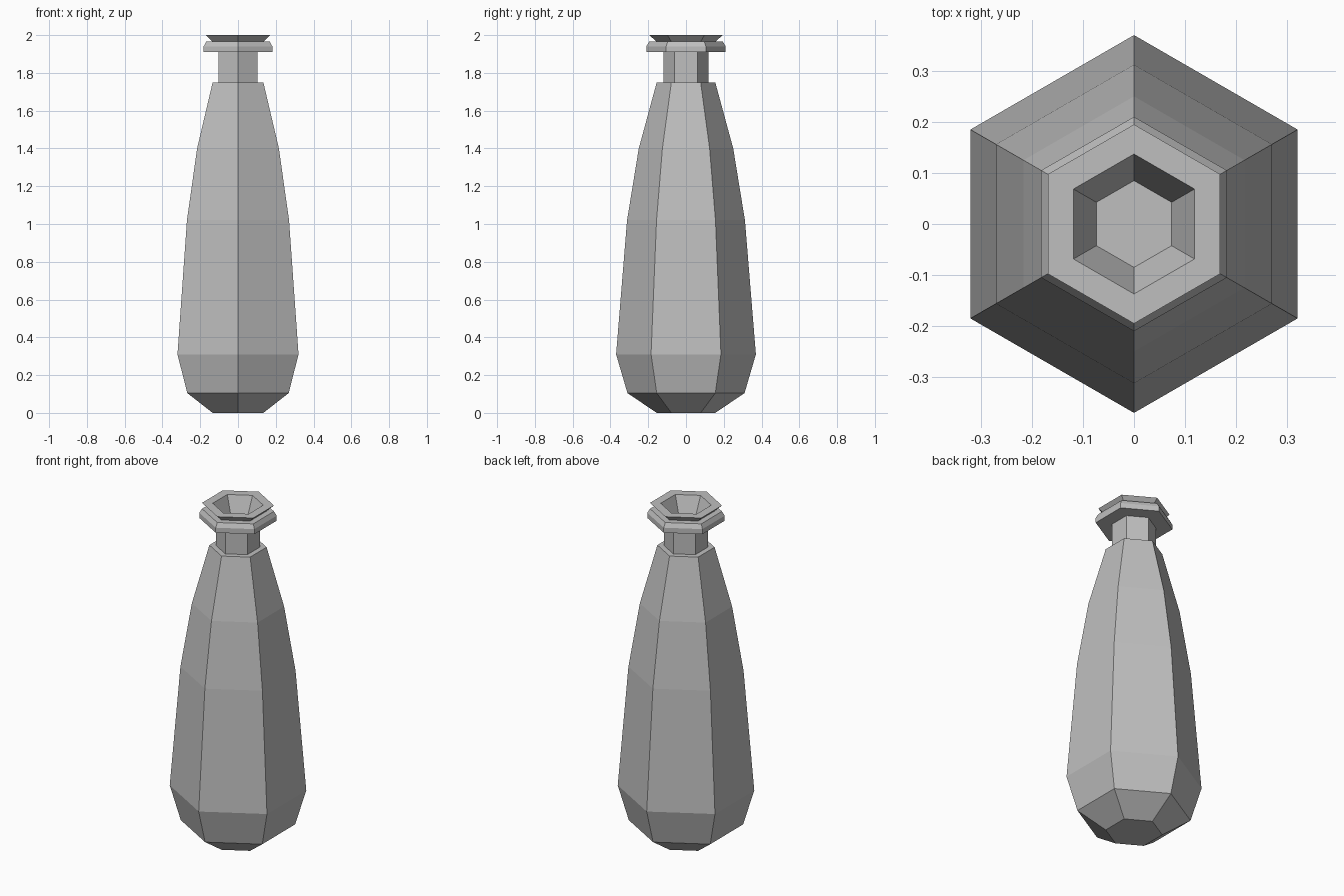
import bpy
import bmesh
from math import sin, cos, pi

default = bpy.data.objects.get("Cube")
if default:
    bpy.data.objects.remove(default, do_unlink=True)

SIDES = 6


def make_material(name, colour):
    mat = bpy.data.materials.new(name)
    mat.use_nodes = True
    mat.diffuse_color = colour
    mat.node_tree.nodes["Principled BSDF"].inputs["Base Color"].default_value = colour
    return mat


grey = make_material("plain grey", (0.52, 0.52, 0.52, 1))


def hex_lathe(name, profile):
    """Stack hexagonal rings of (corner radius, height) and cap both ends."""
    bm = bmesh.new()
    rings = []
    for radius, z in profile:
        angles = [pi / 2 + 2 * pi * i / SIDES for i in range(SIDES)]
        rings.append([bm.verts.new((radius * cos(a), radius * sin(a), z)) for a in angles])
    for low, high in zip(rings, rings[1:]):
        for i in range(SIDES):
            j = (i + 1) % SIDES
            bm.faces.new((low[i], low[j], high[j], high[i]))
    bm.faces.new(rings[0][::-1])
    bm.faces.new(rings[-1])
    bmesh.ops.recalc_face_normals(bm, faces=bm.faces)
    mesh = bpy.data.meshes.new(name)
    bm.to_mesh(mesh)
    bm.free()
    mesh.materials.append(grey)
    obj = bpy.data.objects.new(name, mesh)
    bpy.context.collection.objects.link(obj)
    return obj


# Faceted bottle from foot to rim, then down into the recessed mouth
hex_lathe("bottle", [
    (0.155, 0.0), (0.31, 0.105), (0.37, 0.31), (0.312, 1.02),
    (0.25, 1.4), (0.155, 1.75),                      # body and shoulder
    (0.12, 1.75), (0.12, 1.91),                      # neck
    (0.21, 1.91), (0.21, 1.94), (0.195, 1.965),      # collar
    (0.155, 1.965), (0.195, 2.0),                    # flared lip
    (0.137, 2.0), (0.085, 1.88),                     # mouth
])
